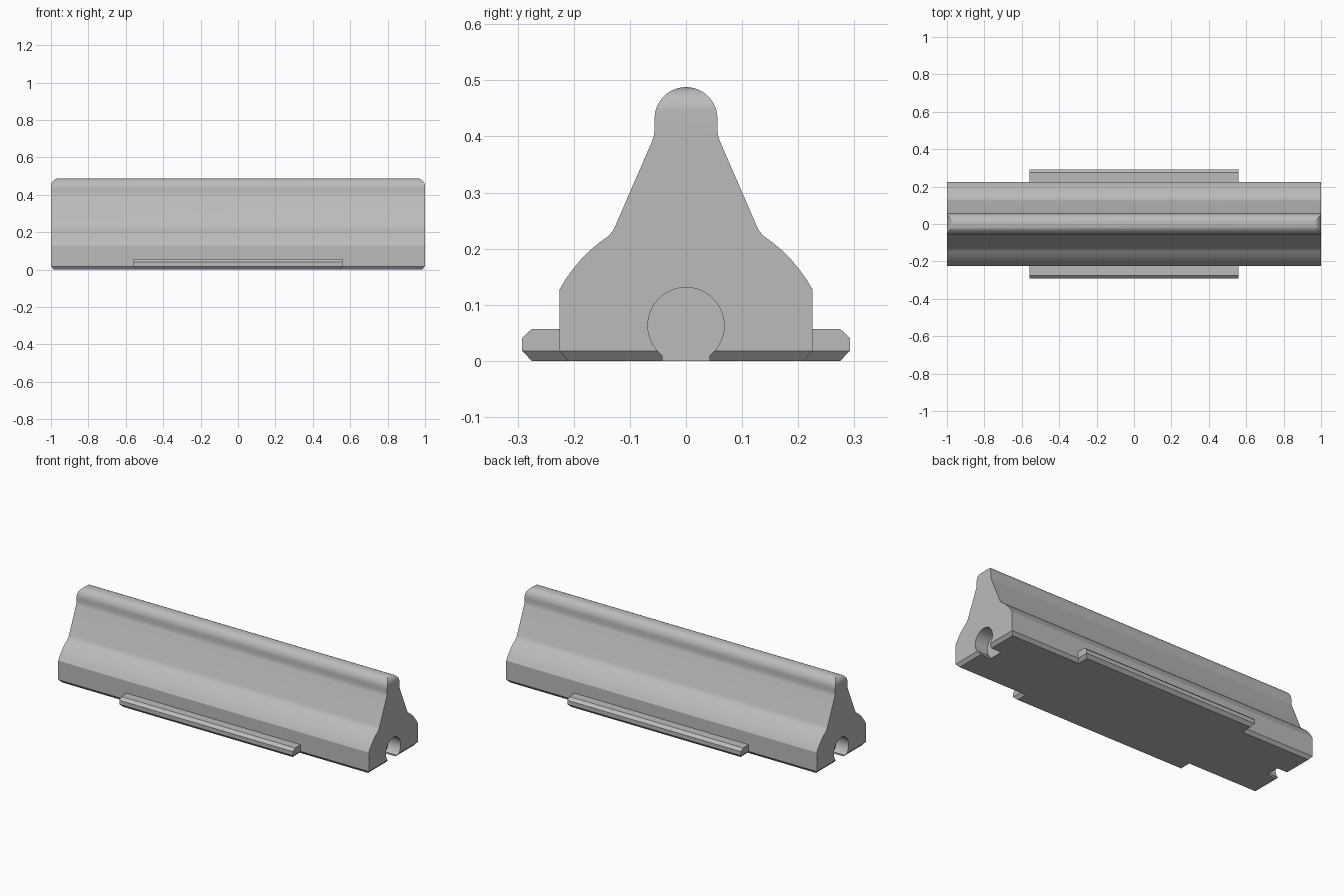
import bpy, bmesh, math

cube = bpy.data.objects.get("Cube")
if cube:
    bpy.data.objects.remove(cube, do_unlink=True)

concrete = bpy.data.materials.new("concrete grey")
concrete.use_nodes = True
GREY = (0.5, 0.5, 0.5, 1)
concrete.diffuse_color = GREY
concrete.node_tree.nodes["Principled BSDF"].inputs["Base Color"].default_value = GREY


def arc(cx, cy, r, start, end, steps):
    """Points on an arc, angles in degrees."""
    angles = [math.radians(start + (end - start) * i / steps) for i in range(steps + 1)]
    return [(cx + r * math.cos(a), cy + r * math.sin(a)) for a in angles]


def prism(name, points, axis, lo, hi):
    """Extrude a (y, z) outline along x, or an (x, z) outline along y."""
    bm = bmesh.new()
    place = (lambda p: (lo, p[0], p[1])) if axis == "x" else (lambda p: (p[0], lo, p[1]))
    face = bm.faces.new([bm.verts.new(place(p)) for p in points])
    new = bmesh.ops.extrude_face_region(bm, geom=[face])["geom"]
    shift = (hi - lo, 0, 0) if axis == "x" else (0, hi - lo, 0)
    bmesh.ops.translate(bm, vec=shift, verts=[g for g in new if isinstance(g, bmesh.types.BMVert)])
    bmesh.ops.recalc_face_normals(bm, faces=bm.faces)
    mesh = bpy.data.meshes.new(name)
    bm.to_mesh(mesh)
    bm.free()
    mesh.materials.append(concrete)
    obj = bpy.data.objects.new(name, mesh)
    bpy.context.collection.objects.link(obj)
    return obj


def activate(obj):
    bpy.ops.object.select_all(action="DESELECT")
    obj.select_set(True)
    bpy.context.view_layer.objects.active = obj


def boolean(obj, cutter, operation):
    mod = obj.modifiers.new("shape", "BOOLEAN")
    mod.operation, mod.object, mod.solver = operation, cutter, "EXACT"
    activate(obj)
    bpy.ops.object.modifier_apply(modifier=mod.name)
    bpy.data.objects.remove(cutter, do_unlink=True)


def end_limits(half, top, radius):
    """Side outline with rounded upper corners and chamfered lower ones."""
    right = [(half - 0.016, 0), (half, 0.018)] + arc(half - radius, top - radius, radius, 0, 90, 10)
    outline = right + [(-x, z) for x, z in reversed(right)]
    return prism("end_cutter", outline, "y", -0.5, 0.5)


# Barrier body: wide foot, sloping sides, rounded crest
side = [(0.21, 0), (0.225, 0.018), (0.225, 0.128), (0.215, 0.145), (0.202, 0.163),
        (0.187, 0.181), (0.17, 0.198), (0.153, 0.212), (0.139, 0.222), (0.131, 0.231),
        (0.125, 0.243), (0.062, 0.388), (0.058, 0.398), (0.056, 0.41)]
side += arc(0, 0.432, 0.056, 0, 90, 12)
body = prism("barrier_body", side + [(-y, z) for y, z in reversed(side[:-1])], "x", -1, 1)
boolean(body, end_limits(1, 0.488, 0.043), "INTERSECT")

# Keyhole sockets in both ends, open through the underside
keyhole = [(0.041, -0.05)] + arc(0, 0.063, 0.068, -52, 232, 40) + [(-0.041, -0.05)]
for s in (-1, 1):
    boolean(body, prism("socket_cutter", keyhole, "x", *sorted((s * 0.92, s * 1.1))), "DIFFERENCE")

# Base ledges along the middle of both sides
parts = [body]
for name, s in (("front_ledge", -1), ("back_ledge", 1)):
    outline = [(0.21, 0), (0.275, 0), (0.292, 0.018), (0.292, 0.041), (0.275, 0.057), (0.21, 0.057)]
    ledge = prism(name, [(s * y, z) for y, z in outline], "x", -0.56, 0.56)
    boolean(ledge, end_limits(0.56, 0.2, 0.02), "INTERSECT")
    parts.append(ledge)

for part in parts:
    activate(part)
    bpy.ops.object.shade_smooth_by_angle(angle=math.radians(30))
